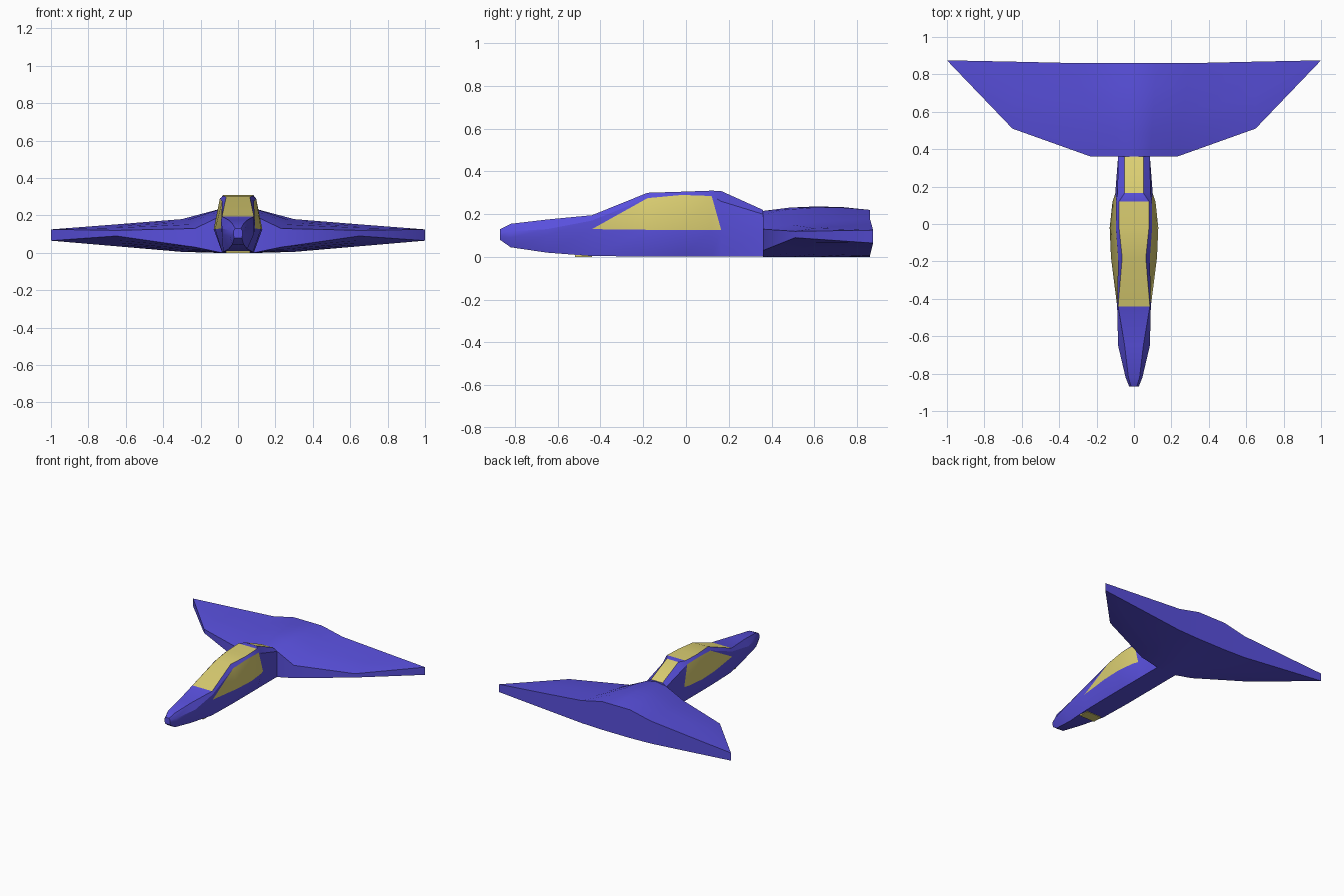
import bpy, bmesh

if "Cube" in bpy.data.objects:
    bpy.data.objects.remove(bpy.data.objects["Cube"])


def material(name, color):
    m = bpy.data.materials.new(name)
    m.diffuse_color = color
    m.use_nodes = True
    m.node_tree.nodes["Principled BSDF"].inputs["Base Color"].default_value = m.diffuse_color
    return m


HULL = material("hull_blue", (0.10, 0.08, 0.72, 1))
GLASS = material("glass_yellow", (0.72, 0.63, 0.17, 1))


def finish(name, bm, angle):
    bmesh.ops.recalc_face_normals(bm, faces=bm.faces)
    me = bpy.data.meshes.new(name)
    bm.to_mesh(me)
    bm.free()
    ob = bpy.data.objects.new(name, me)
    bpy.context.collection.objects.link(ob)
    me.materials.append(HULL)
    me.materials.append(GLASS)
    bpy.ops.object.select_all(action='DESELECT')
    ob.select_set(True)
    bpy.context.view_layer.objects.active = ob
    bpy.ops.object.shade_smooth_by_angle(angle=angle)
    return ob


# Fuselage: y, then (half width, z) for bottom, waist, shoulder and roof
stations = [
    (-.87, (.020, .08), (.025, .10), (.025, .115), (.015, .13)),
    (-.82, (.030, .045), (.045, .09), (.045, .12), (.030, .155)),
    (-.65, (.050, .02), (.085, .10), (.085, .13), (.050, .175)),
    (-.44, (.080, .004), (.090, .13), (.090, .17), (.085, .195)),
    (-.18, (.085, .002), (.123, .127), (.085, .275), (.063, .30)),
    (-.02, (.085, .002), (.130, .126), (.097, .29), (.080, .305)),
    (.12, (.085, .002), (.115, .126), (.095, .285), (.080, .31)),
    (.165, (.085, .002), (.100, .125), (.088, .26), (.050, .308)),
    (.36, (.085, .002), (.085, .125), (.085, .20), (.050, .22)),
]
bm = bmesh.new()
rings = []
for y, *pts in stations:
    loop = [(w, z) for w, z in pts] + [(-w, z) for w, z in reversed(pts)]
    rings.append([bm.verts.new((x, y, z)) for x, z in loop])
for i, (a, b) in enumerate(zip(rings, rings[1:])):
    for j in range(8):
        k = (j + 1) % 8
        if j in (1, 5) and 3 <= i <= 6:
            # Side windows: slanted at both ends
            lo, hi = (j, k) if j == 1 else (k, j)
            if i == 3:
                bm.faces.new((a[lo], b[lo], b[hi])).material_index = 1
                bm.faces.new((a[lo], b[hi], a[hi]))
                continue
            if i == 6:
                bm.faces.new((a[lo], b[lo], a[hi])).material_index = 1
                bm.faces.new((b[lo], b[hi], a[hi]))
                continue
        f = bm.faces.new((a[j], a[k], b[k], b[j]))
        # Windscreen, roof glass, rear window
        if (j == 3 and i in (3, 4, 5, 7)) or (j in (1, 5) and i in (4, 5)):
            f.material_index = 1
bm.faces.new(rings[0])
bm.faces.new(rings[-1])
finish("fuselage", bm, 0.5)

# Belly lamp panel under the nose
bm = bmesh.new()
bmesh.ops.create_cube(bm, size=1)
for v in bm.verts:
    v.co = (v.co.x * .13, -.48 + v.co.y * .08, .008 + v.co.z * .016)
for f in bm.faces:
    f.material_index = 1
finish("belly_panel", bm, 0.5)

# Wing: front (x, y, top, bottom) and back of each chord, centre to near tip
chords = [
    ((0, .36, .215, .0), (0, .86, .22, .0)),
    ((.085, .36, .20, .0), (.12, .86, .22, .0)),
    ((.23, .36, .13, .03), (.30, .86, .18, .005)),
    ((.65, .51, .12, .09), (.65, .868, .152, .035)),
]
N = 4
bm = bmesh.new()
top, bot = [], []
for ci, (f, b) in enumerate(chords):
    t_row, b_row = [], []
    for s in range(N + 1):
        t = s / N
        e = t ** .6
        x, y = (f[n] + (b[n] - f[n]) * t for n in (0, 1))
        bulge = .018 * t * (1 - t) * 4 * (ci < 2)
        t_row.append(bm.verts.new((x, y, f[2] + (b[2] - f[2]) * e + bulge)))
        b_row.append(bm.verts.new((x, y, f[3] + (b[3] - f[3]) * e)))
    top.append(t_row)
    bot.append(b_row)
for c in range(len(chords) - 1):
    for s in range(N):
        for g in (top, bot):
            bm.faces.new((g[c][s], g[c + 1][s], g[c + 1][s + 1], g[c][s + 1]))
    for s in (0, N):
        bm.faces.new((top[c][s], top[c + 1][s], bot[c + 1][s], bot[c][s]))
# Pointed tip ending in a short vertical edge
tip_t, tip_b = bm.verts.new((1, .875, .125)), bm.verts.new((1, .875, .065))
for s in range(N):
    bm.faces.new((top[-1][s], top[-1][s + 1], tip_t))
    bm.faces.new((bot[-1][s], bot[-1][s + 1], tip_b))
for s in (0, N):
    bm.faces.new((top[-1][s], bot[-1][s], tip_b, tip_t))
# Mirror to the other side
geom = bm.verts[:] + bm.edges[:] + bm.faces[:]
bmesh.ops.mirror(bm, geom=geom, axis='X', merge_dist=.0005)
finish("wing", bm, 0.6)
